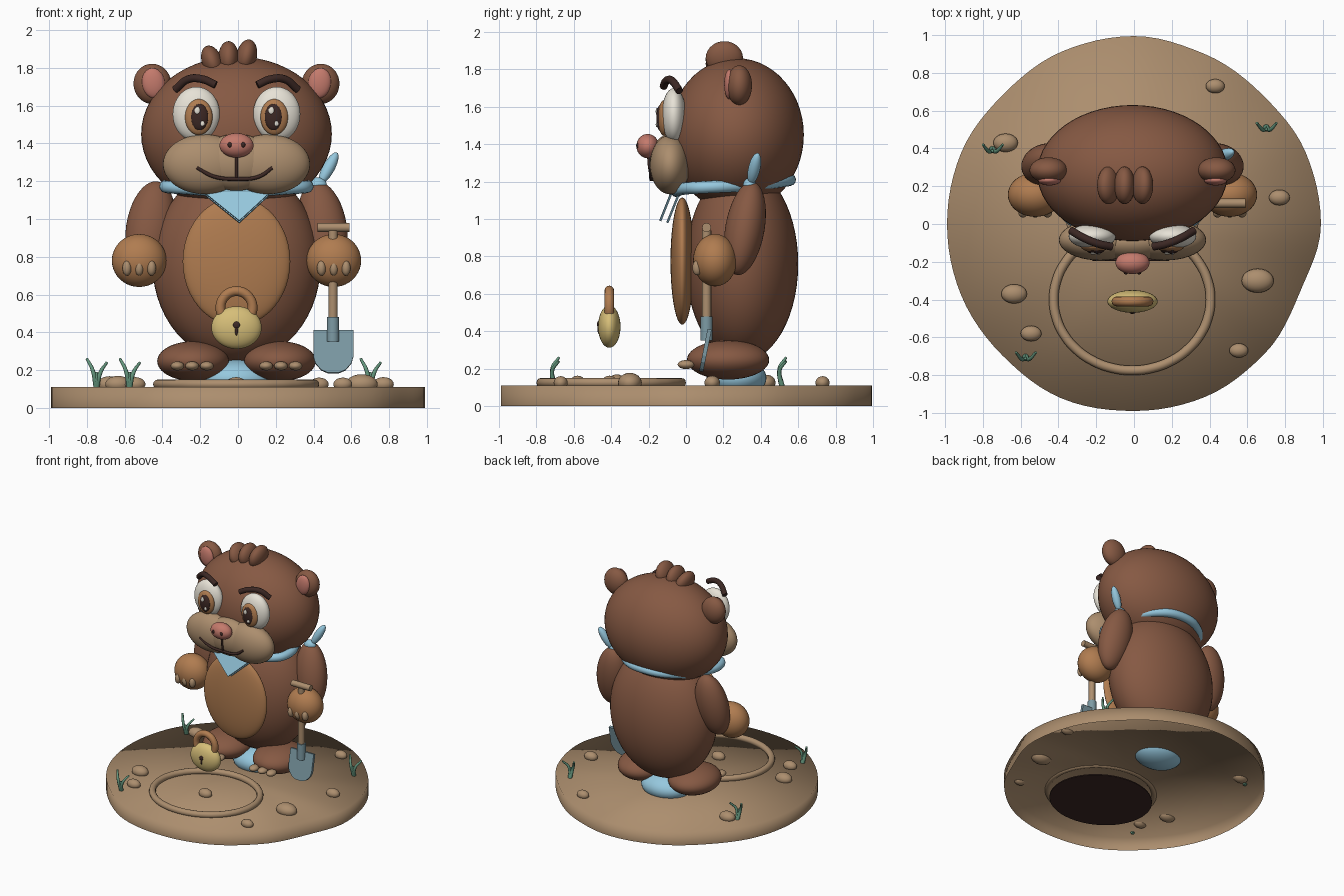
import bpy, bmesh, math
from math import sin, cos, pi
from mathutils import Vector

if "Cube" in bpy.data.objects:
    bpy.data.objects.remove(bpy.data.objects["Cube"], do_unlink=True)

CX = -0.008  # the character stands slightly off the base centre


def material(name, hexa):
    rgb = [int(hexa[i:i + 2], 16) / 255 for i in (0, 2, 4)]
    col = [c / 12.92 if c < 0.04 else ((c + 0.055) / 1.055) ** 2.4 for c in rgb] + [1]
    m = bpy.data.materials.new(name)
    m.use_nodes = True
    m.diffuse_color = col
    m.node_tree.nodes["Principled BSDF"].inputs["Base Color"].default_value = col
    return m


FUR = material("brown fur", "865943")
TAN = material("tan fur", "B07C50")
BEIGE = material("sandy beige", "AC8E6E")
WHITE = material("eye white", "EBE6DA")
DARK = material("dark brown", "3C2824")
PINK = material("nose pink", "C47A6C")
GOLD = material("lock gold", "D6BE78")
CLOTH = material("light blue cloth", "96C8DE")
STEEL = material("grey blue steel", "7D9BA5")
GREEN = material("grass green", "64967D")


def add_mesh(name, bm, mat, smooth=True):
    me = bpy.data.meshes.new(name)
    bm.to_mesh(me)
    bm.free()
    me.materials.append(mat)
    for p in me.polygons:
        p.use_smooth = smooth
    ob = bpy.data.objects.new(name, me)
    bpy.context.scene.collection.objects.link(ob)
    return ob


def ball(name, mat, loc, size, rot=(0, 0, 0), seg=40):
    bm = bmesh.new()
    bmesh.ops.create_uvsphere(bm, u_segments=seg, v_segments=seg // 2, radius=1)
    ob = add_mesh(name, bm, mat)
    ob.location, ob.scale, ob.rotation_euler = loc, size, rot
    return ob


def pair(name, mat, loc, size, rot=(0, 0, 0), seg=40):
    for s, side in ((1, "left"), (-1, "right")):
        ball(f"{side}_{name}", mat, (CX + s * loc[0], loc[1], loc[2]), size,
             (rot[0], s * rot[1], s * rot[2]), seg)


def tube(name, mat, pts, r, closed=False, taper=1):
    cu = bpy.data.curves.new(name, "CURVE")
    cu.dimensions = "3D"
    cu.bevel_depth, cu.bevel_resolution, cu.resolution_u = r, 4, 10
    cu.use_fill_caps = True
    sp = cu.splines.new("BEZIER")
    sp.bezier_points.add(len(pts) - 1)
    for i, (bp, p) in enumerate(zip(sp.bezier_points, pts)):
        bp.co = p
        bp.handle_left_type = bp.handle_right_type = "AUTO"
        bp.radius = 1 + (taper - 1) * i / (len(pts) - 1)
    sp.use_cyclic_u = closed
    cu.materials.append(mat)
    ob = bpy.data.objects.new(name, cu)
    bpy.context.scene.collection.objects.link(ob)
    return ob


def plate(name, mat, pts, thick):
    bm = bmesh.new()
    bm.faces.new([bm.verts.new(p) for p in pts])
    ob = add_mesh(name, bm, mat, False)
    mod = ob.modifiers.new("thickness", "SOLIDIFY")
    mod.thickness, mod.offset = thick, 0


def ellipse(cx, cy, z, rx, ry, n=24):
    return [(cx + rx * cos(2 * pi * i / n), cy + ry * sin(2 * pi * i / n), z) for i in range(n)]


# Ground: soft irregular mound slab, open underneath
radii = [.99, .985, .965, .975, .995, .99, .975, .99, .99, .99, .985, 1.0, .99, .99, .975, .95]
bm = bmesh.new()
top, low = [], []
for i in range(96):
    k, t = divmod(i / 6, 1)
    w = (1 - cos(pi * t)) / 2
    r = radii[int(k)] * (1 - w) + radii[(int(k) + 1) % 16] * w
    a = 2 * pi * i / 96
    top.append(bm.verts.new((r * cos(a), r * sin(a), .11)))
    low.append(bm.verts.new((r * cos(a), r * sin(a), 0)))
mid = bm.verts.new((0, 0, .11))
for i in range(96):
    j = (i + 1) % 96
    bm.faces.new((mid, top[i], top[j]))
    bm.faces.new((low[i], low[j], top[j], top[i]))
add_mesh("ground", bm, BEIGE)

# Burrow rim and the dark pit below it
tube("burrow_rim", BEIGE, ellipse(-.01, -.4, .125, .415, .375), .025, True)
plate("burrow_pit", DARK, ellipse(-.01, -.4, .05, .4, .36, 48), .008)

# Pebbles and grass tufts
for i, (x, y, r) in enumerate([(.43, .73, .05), (-.68, .43, .065), (.77, .14, .055),
                               (.655, -.3, .085), (.555, -.67, .05), (-.635, -.37, .068),
                               (-.545, -.58, .055), (-.01, -.41, .055)]):
    ball(f"pebble_{i + 1}", BEIGE, (x, y, .125), (r, r * .75, r * .5 + .01), seg=24)
for i, (x, y) in enumerate([(-.75, .4), (.7, .515), (-.575, -.7)]):
    for j, (dx, dy, h) in enumerate([(-.05, .02, .15), (0, -.012, .08), (.055, .02, .13)]):
        tube(f"grass_{i + 1}_{j + 1}", GREEN,
             [(x, y, .1), (x + dx * .4, y - .015, .11 + h * .6), (x + dx, y + dy, .11 + h)],
             .014, taper=.5)

# Body, belly and head
ball("body", FUR, (CX, .3, .76), (.445, .3, .52), seg=56)
ball("belly", TAN, (CX, -.02, .775), (.285, .063, .34), seg=48)
ball("head", FUR, (CX, .27, 1.45), (.505, .36, .41), seg=56)
pair("ear", FUR, (.445, .285, 1.715), (.1, .068, .107), (0, .15, 0))
pair("inner_ear", PINK, (.44, .232, 1.72), (.06, .028, .08), (0, .15, 0))
for i, (x, z, lean) in enumerate([(-.135, 1.83, -.35), (-.05, 1.85, 0), (.045, 1.86, .2)]):
    ball(f"hair_tuft_{i + 1}", FUR, (x, .205, z), (.055, .1, .092), (0, lean, 0), 28)

# Eyes and brows
pair("eye", WHITE, (.213, -.065, 1.555), (.125, .065, .145))
pair("iris", TAN, (.2, -.118, 1.54), (.073, .032, .095))
pair("pupil", DARK, (.196, -.137, 1.54), (.047, .022, .07))
for s, side in ((1, "left"), (-1, "right")):
    for n, dx, dz, r in (("large", -.012, .035, .015), ("small", .016, -.035, .011)):
        ball(f"{side}_{n}_glint", WHITE, (CX + s * .196 + dx, -.156, 1.54 + dz), (r, .006, r * 1.3), seg=16)
    tube(f"{side}_brow", DARK, [(CX + s * x, y, z) for x, y, z in
                                [(.325, -.035, 1.685), (.255, -.075, 1.74),
                                 (.18, -.105, 1.74), (.11, -.12, 1.71)]], .021)

# Muzzle, nose and mouth
pair("cheek", BEIGE, (.17, -.085, 1.29), (.22, .108, .158))
ball("muzzle", BEIGE, (CX, -.095, 1.3), (.2, .1, .15))
ball("nose", PINK, (CX, -.205, 1.39), (.09, .06, .065))
pair("nostril", DARK, (.035, -.257, 1.393), (.012, .01, .014), seg=16)
tube("lip_line", DARK, [(CX, -.2, 1.34), (CX, -.197, 1.29), (CX, -.185, 1.22)], .008)
tube("mouth", DARK, [(CX + x, y, z) for x, y, z in
                     [(-.21, -.185, 1.272), (-.12, -.187, 1.225), (0, -.184, 1.212),
                      (.12, -.187, 1.225), (.19, -.187, 1.272)]], .01)

# Neckerchief: band, front flaps, side knot
half = [(.3, .01, 1.165), (.37, .1, 1.17), (.33, .3, 1.18), (.2, .49, 1.2)]
band = [(0, -.05, 1.15)] + half + [(0, .555, 1.21)] + [(-x, y, z) for x, y, z in reversed(half)]
tube("neckerchief_band", CLOTH, [(CX + x, y, z) for x, y, z in band], .033, True)
for i, (y, z) in enumerate([(-.078, 1.14), (-.04, 1.13)]):
    plate(f"neckerchief_flap_{i + 1}", CLOTH,
          [(-.18, y, z), (CX + .015, y - .06, z - .15), (.17, y, z)], .012)
ball("neckerchief_knot", CLOTH, (.42, .34, 1.18), (.05, .035, .04), seg=24)
ball("neckerchief_tail", CLOTH, (.48, .365, 1.27), (.032, .032, .095), (-.2, .5, 0), 28)
ball("tail", CLOTH, (CX, .27, .15), (.2, .16, .105))

# Arms, paws and feet with claws
pair("arm", FUR, (.455, .315, .95), (.13, .105, .255), (-.17, -.15, 0))
pair("paw", TAN, (.515, .155, .78), (.145, .117, .14))
pair("foot", FUR, (.23, .225, .247), (.19, .22, .105))
for i, d in enumerate((-.065, 0, .065)):
    pair(f"finger_claw_{i + 1}", BEIGE, (.515 + d, .06, .74), (.024, .026, .04), seg=20)
    pair(f"toe_claw_{i + 1}", BEIGE, (.235 + d * 1.2, .0, .222), (.036, .045, .024), seg=20)

# Padlock
ball("lock_body", GOLD, (CX, -.41, .425), (.133, .06, .113))
tube("lock_shackle", TAN, [(x, -.41, y) for x, y, _ in ellipse(CX, .53, 0, .085, .088)], .026, True)
ball("keyhole", DARK, (CX, -.464, .438), (.02, .012, .02), seg=20)
ball("keyhole_slot", DARK, (CX, -.462, .41), (.01, .012, .028), seg=16)

# Shovel
tube("shovel_shaft", BEIGE, [(.503, .11, .94), (.503, .11, .4)], .025)
tube("shovel_grip", BEIGE, [(.42, .11, .955), (.59, .11, .955)], .024)
tube("shovel_socket", STEEL, [(.503, .11, .48), (.503, .11, .35)], .033)
outline = [(-.106, .41), (-.106, .27), (-.095, .235), (-.065, .2), (-.03, .185)]
outline += [(-x, z) for x, z in reversed(outline)]
plate("shovel_blade", STEEL, [(.505 + x, .08 + .2 * (z - .18), z) for x, z in outline], .022)
